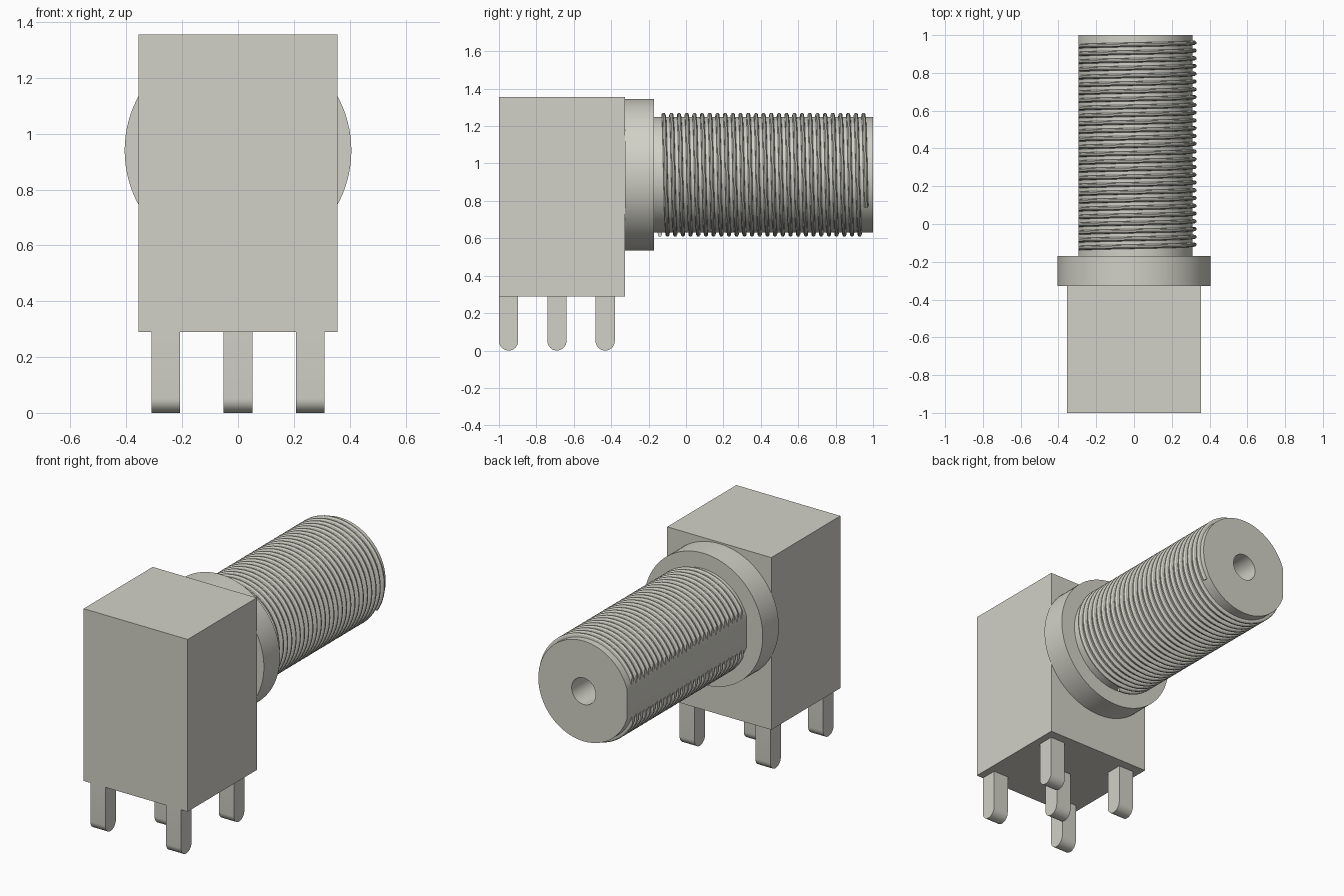
import bpy, bmesh, math
from mathutils import Vector

cube = bpy.data.objects.get("Cube")
if cube:
    bpy.data.objects.remove(cube, do_unlink=True)

AXIS_Z = 0.94      # height of the barrel axis
FLAT_X = -0.295    # plane of the flat along the barrel
CORE_R = 0.31

metal = bpy.data.materials.new("pale_grey_metal")
metal.use_nodes = True
colour = (0.645, 0.638, 0.572, 1.0)
metal.diffuse_color = colour
metal.node_tree.nodes["Principled BSDF"].inputs["Base Color"].default_value = colour


def finish(bm, name, smooth=True):
    """Turn a bmesh into a named, coloured object."""
    bmesh.ops.recalc_face_normals(bm, faces=bm.faces[:])
    mesh = bpy.data.meshes.new(name)
    bm.to_mesh(mesh)
    bm.free()
    mesh.materials.append(metal)
    if smooth:
        mesh.shade_smooth()
        mesh.set_sharp_from_angle(angle=math.radians(30))
    obj = bpy.data.objects.new(name, mesh)
    bpy.context.collection.objects.link(obj)
    return obj


def loft(bm, rings, closed=True, caps=True):
    """Skin a list of equal-length point rings."""
    loops = [[bm.verts.new(p) for p in ring] for ring in rings]
    n = len(loops[0])
    for a, b in zip(loops, loops[1:]):
        for i in range(n if closed else n - 1):
            j = (i + 1) % n
            bm.faces.new((a[i], a[j], b[j], b[i]))
    if caps:
        bm.faces.new(loops[0])
        bm.faces.new(loops[-1])


def on_axis(r, a, y):
    """Point at radius r and angle a around the barrel axis."""
    return Vector((r * math.cos(a), y, AXIS_Z + r * math.sin(a)))


# Housing block
bm = bmesh.new()
bmesh.ops.create_cube(bm, size=1)
for v in bm.verts:
    v.co = (v.co.x * 0.712, v.co.y * 0.675 - 0.6625, v.co.z * 1.065 + 0.8225)
finish(bm, "housing", smooth=False)

# Round flange against the back of the housing
bm = bmesh.new()
circle = [2 * math.pi * i / 96 for i in range(96)]
loft(bm, [[on_axis(0.406, a, y) for a in circle] for y in (-0.327, -0.17)])
finish(bm, "flange")

# Barrel with one flat side and a blind centre hole
N = 80
half = math.acos(FLAT_X / CORE_R)
outer = [-half + 2 * half * i / (N - 1) for i in range(N)]
inner = [-math.pi + 2 * math.pi * (i + 0.5) / N for i in range(N)]
bm = bmesh.new()
loft(bm, [[on_axis(r, a, y) for a in angles] for r, angles, y in (
    (CORE_R, outer, -0.175), (CORE_R, outer, 1.0),
    (0.082, inner, 1.0), (0.082, inner, 0.5))])
finish(bm, "barrel")

# Helical thread, trimmed along the flat
PITCH, TURNS, STEPS = 0.0411, 26.85, 56
profile = [(-0.012, 0.307), (-0.010, 0.324), (-0.004, 0.331),
           (0.004, 0.331), (0.010, 0.324), (0.012, 0.307)]
rings = []
for k in range(int(TURNS * STEPS) + 1):
    t = k / STEPS
    a = -math.pi / 2 - 2 * math.pi * t
    rings.append([on_axis(r, a, -0.14 + PITCH * t + dy) for dy, r in profile])
bm = bmesh.new()
loft(bm, rings)
cut = bmesh.ops.bisect_plane(
    bm, geom=bm.verts[:] + bm.edges[:] + bm.faces[:],
    plane_co=(FLAT_X, 0, 0), plane_no=(-1, 0, 0), clear_outer=True)
rim = [e for e in cut["geom_cut"] if isinstance(e, bmesh.types.BMEdge)]
bmesh.ops.holes_fill(bm, edges=rim, sides=0)
finish(bm, "thread")

# Five square pins with rounded tips
PIN_R = 0.0515


def pin(name, x, y):
    tip = [math.pi + math.pi * i / 16 for i in range(17)]
    outline = [(y + PIN_R * math.cos(a), PIN_R + PIN_R * math.sin(a)) for a in tip]
    outline += [(y + PIN_R, 0.292), (y - PIN_R, 0.292)]
    bm = bmesh.new()
    loft(bm, [[(x + s * PIN_R, py, pz) for py, pz in outline] for s in (-1, 1)])
    finish(bm, name)


for side, x in (("right", -0.259), ("left", 0.259)):
    for end, y in (("front", -0.9485), ("back", -0.432)):
        pin(f"{end}_{side}_pin", x, y)
pin("centre_pin", 0, -0.69)
